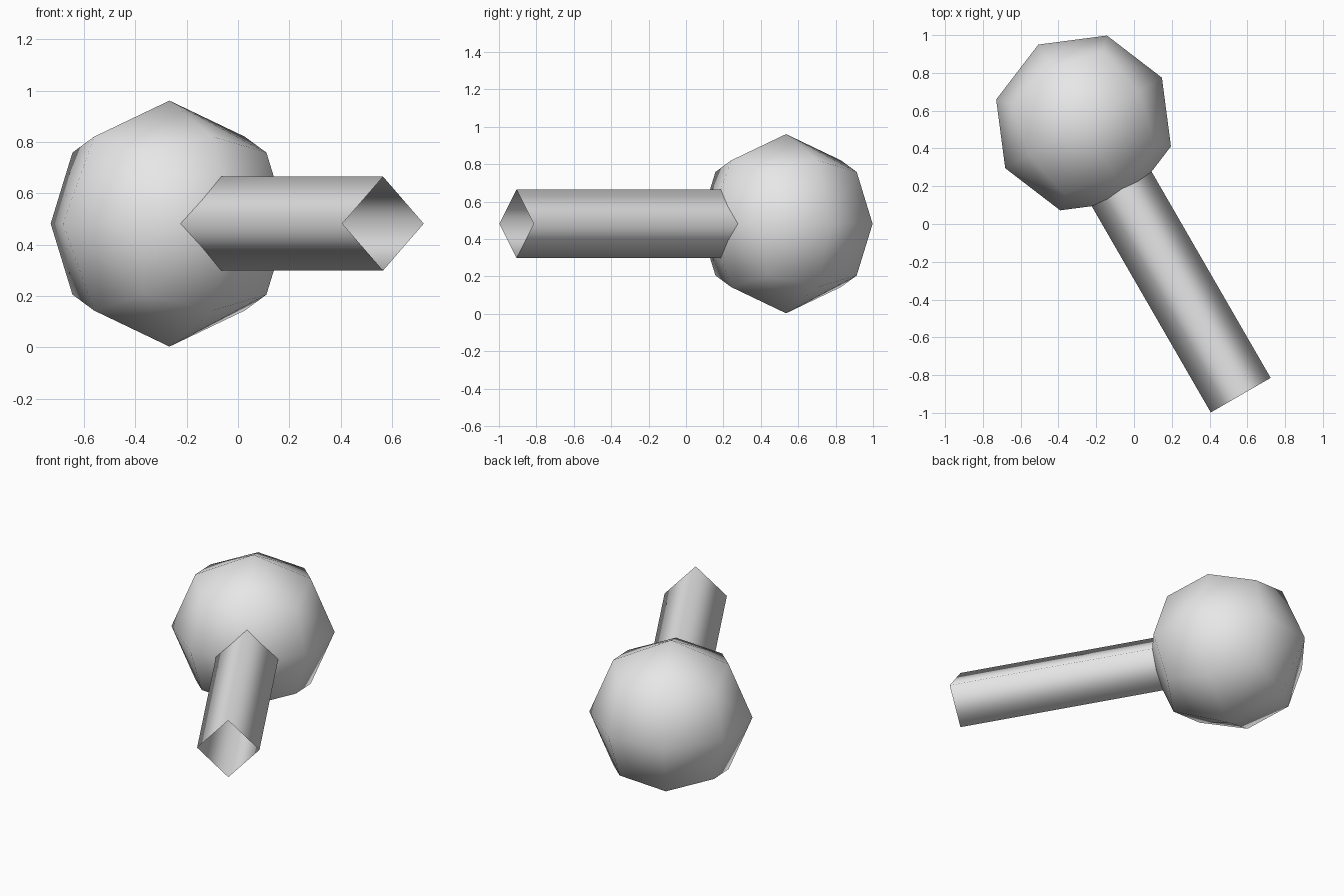
import bpy, bmesh, math
from mathutils import Matrix, Vector

cube = bpy.data.objects.get("Cube")
if cube:
    bpy.data.objects.remove(cube)

GREY = (0.8, 0.8, 0.8, 1.0)
grey = bpy.data.materials.new("plain grey")
grey.use_nodes = True
grey.diffuse_color = GREY
grey.node_tree.nodes["Principled BSDF"].inputs["Base Color"].default_value = GREY

CENTRE = Vector((-0.267, 0.535, 0.482))
RADIUS = 0.479
AXIS = Vector((math.sin(math.radians(30)), -math.cos(math.radians(30)), 0))


def add_part(name, bm):
    """Turn a bmesh into a smooth-shaded grey object."""
    for face in bm.faces:
        face.smooth = True
    mesh = bpy.data.meshes.new(name)
    bm.to_mesh(mesh)
    bm.free()
    mesh.materials.append(grey)
    obj = bpy.data.objects.new(name, mesh)
    bpy.context.collection.objects.link(obj)
    return obj


# Ball: a once-divided cube pushed out to a sphere, one face towards the handle
bm = bmesh.new()
bmesh.ops.create_cube(bm, size=2)
bmesh.ops.subdivide_edges(bm, edges=bm.edges[:], cuts=1, use_grid_fill=True)
for v in bm.verts:
    v.co = v.co.normalized() * RADIUS
bmesh.ops.triangulate(bm, faces=bm.faces[:], quad_method='SHORT_EDGE')
bm.transform(Matrix.Translation(CENTRE) @ Matrix.Rotation(math.radians(30), 4, 'Z'))
add_part("ball", bm)

# Handle: open four-sided tube, edge uppermost
START, END = 0.403, 1.664
bm = bmesh.new()
bmesh.ops.create_cone(bm, cap_ends=False, segments=4, radius1=0.183,
                      radius2=0.183, depth=END - START)
turn = AXIS.to_track_quat('Z', 'Y').to_matrix().to_4x4()
bm.transform(Matrix.Translation(CENTRE + AXIS * (START + END) / 2) @ turn)
add_part("handle", bm)
